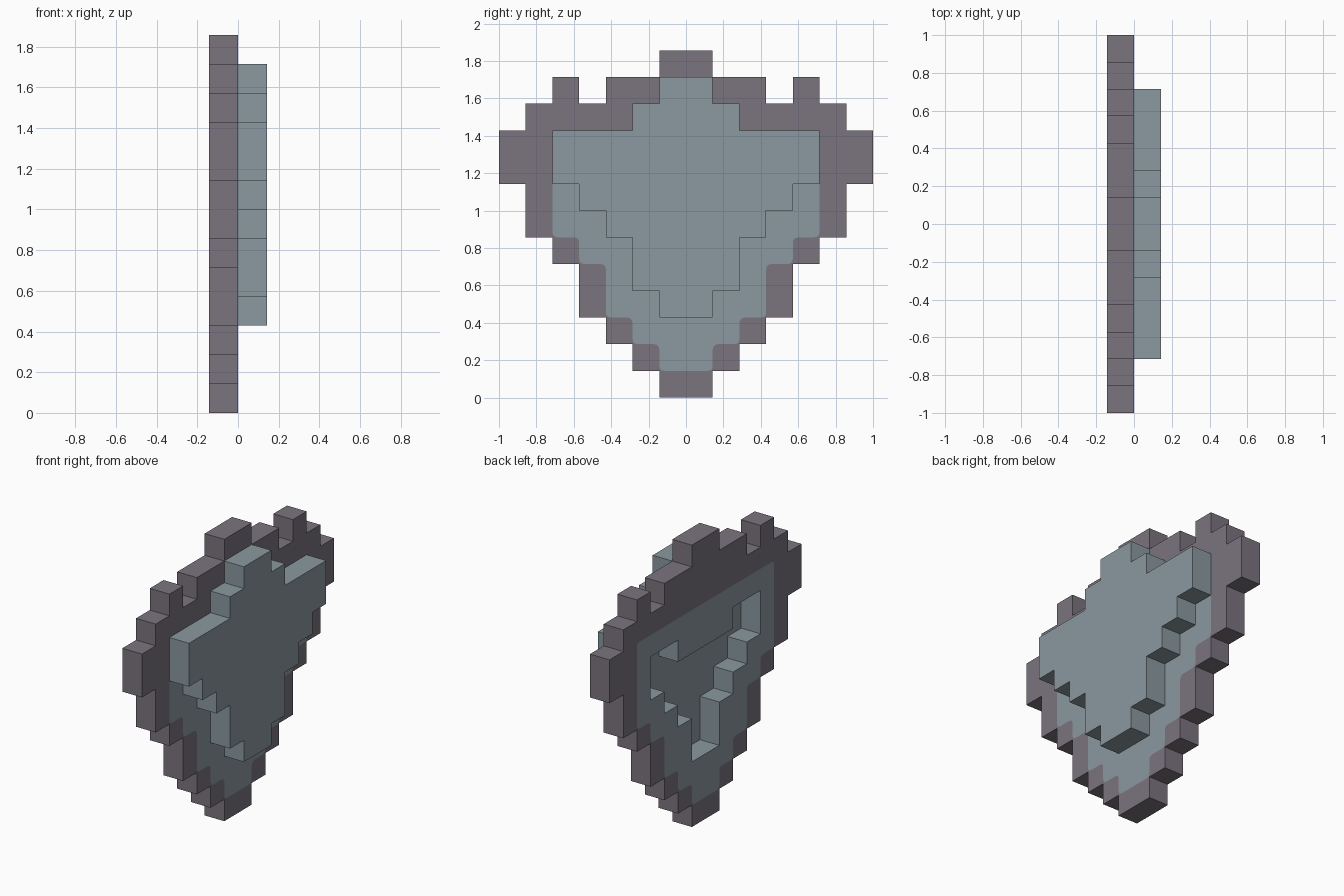
import bpy, bmesh
from mathutils import Vector
from mathutils.geometry import tessellate_polygon

if "Cube" in bpy.data.objects:
    bpy.data.objects.remove(bpy.data.objects["Cube"])

U = 1 / 7  # one block of the pixel grid


def material(name, rgb):
    m = bpy.data.materials.new(name)
    m.diffuse_color = (*rgb, 1)
    m.use_nodes = True
    m.node_tree.nodes["Principled BSDF"].inputs["Base Color"].default_value = m.diffuse_color
    return m


def stepped_loop(steps, top):
    """Mirrored outline from (half_width, z) steps, going up the +y side; counter-clockwise."""
    half = []
    for i, (w, z) in enumerate(steps):
        z_next = steps[i + 1][1] if i + 1 < len(steps) else top
        half += [(w, z), (w, z_next)]
    return mirrored(half)


def mirrored(half):
    pts = half + [(-y, z) for y, z in reversed(half)]
    return [Vector((y * U, z * U, 0)) for y, z in pts]


def rounded(loop, r=0.03):
    """Round every corner with a short quadratic arc."""
    out = []
    for i, p in enumerate(loop):
        a = p + (loop[i - 1] - p).normalized() * r
        b = p + (loop[(i + 1) % len(loop)] - p).normalized() * r
        for t in (0, 0.33, 0.67, 1):
            out.append(a * (1 - t) ** 2 + p * 2 * t * (1 - t) + b * t ** 2)
    return out


def add_face(bm, points, direction=None):
    f = bm.faces.new([bm.verts.new(p) for p in points])
    f.normal_update()
    if direction and f.normal.x * direction < 0:
        f.normal_flip()


def sheet(bm, loops, x, direction):
    """Flat sheet at x, the second loop being a hole."""
    pts = [p for loop in loops for p in loop]
    for tri in tessellate_polygon(loops):
        add_face(bm, [(x, pts[i].x, pts[i].y) for i in tri], direction)


def walls(bm, loop, x0, x1, inward=False):
    for a, b in zip(loop, loop[1:] + loop[:1]):
        quad = [(x0, a.x, a.y), (x0, b.x, b.y), (x1, b.x, b.y), (x1, a.x, a.y)]
        add_face(bm, quad[::-1] if inward else quad)


def finish(bm, name, mat):
    bmesh.ops.remove_doubles(bm, verts=bm.verts, dist=1e-5)
    bmesh.ops.dissolve_limit(bm, angle_limit=0.01, verts=bm.verts, edges=bm.edges)
    me = bpy.data.meshes.new(name)
    bm.to_mesh(me)
    bm.free()
    me.materials.append(mat)
    bpy.context.collection.objects.link(bpy.data.objects.new(name, me))


frame_mat = material("dark mauve grey", (0.198, 0.174, 0.209))
steel_mat = material("blue grey", (0.258, 0.319, 0.352))

# Outlines in grid blocks
rim = mirrored([(1, 0), (1, 1), (2, 1), (2, 2), (3, 2), (3, 3), (4, 3), (4, 5), (5, 5), (5, 6),
                (6, 6), (6, 8), (7, 8), (7, 10), (6, 10), (6, 11), (5, 11), (5, 12), (4, 12),
                (4, 11), (3, 11), (3, 12), (1, 12), (1, 13)])
field = rounded(stepped_loop([(1, 1), (2, 2), (3, 3), (4, 5), (5, 6)], 10))
emblem = stepped_loop([(1, 3), (2, 4), (3, 6), (4, 7), (5, 8), (2, 10), (1, 11)], 12)
hollow = mirrored([(1, 3), (1, 5), (2, 5), (2, 6), (3, 6), (3, 7), (4, 7), (4, 9), (2, 9), (2, 8)])

# Dark outer frame
bm = bmesh.new()
sheet(bm, [rim, field], -U, -1)
sheet(bm, [rim, field], 0, 1)
walls(bm, rim, -U, 0)
finish(bm, "shield_frame", frame_mat)

# Inner field, flush with the frame, with a hollow in the back
bm = bmesh.new()
sheet(bm, [field, hollow], -U, -1)
sheet(bm, [field], 0, 1)
walls(bm, hollow, -U, -0.002, inward=True)
sheet(bm, [hollow], -0.002, -1)
finish(bm, "shield_field", steel_mat)

# Raised front block
bm = bmesh.new()
sheet(bm, [emblem], U, 1)
walls(bm, emblem, 0, U)
finish(bm, "raised_front", steel_mat)
